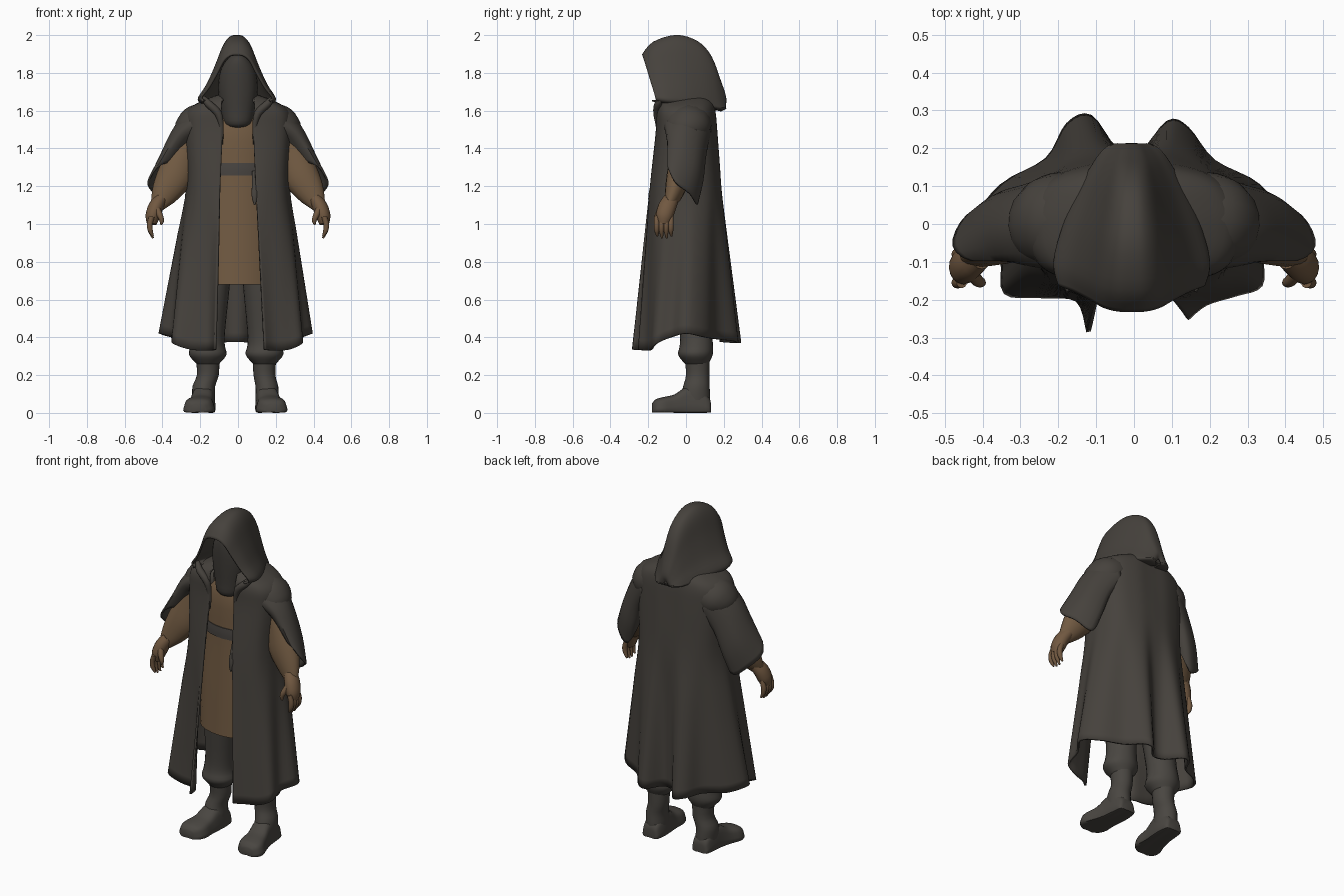
import bpy, bmesh, math
from mathutils import Vector

if "Cube" in bpy.data.objects:
    bpy.data.objects.remove(bpy.data.objects["Cube"])


def material(name, col):
    m = bpy.data.materials.new(name)
    m.diffuse_color = (*col, 1)
    m.use_nodes = True
    m.node_tree.nodes["Principled BSDF"].inputs["Base Color"].default_value = m.diffuse_color
    return m


CLOTH = material("dark cloak cloth", (0.061, 0.054, 0.046))
FACE = material("shadowed face", (0.051, 0.046, 0.040))
BROWN = material("brown tunic", (0.165, 0.102, 0.054))
SKIN = material("tan skin", (0.165, 0.098, 0.052))
SASH = material("grey sash", (0.064, 0.057, 0.051))
BOOT = material("boot grey", (0.067, 0.061, 0.053))


def spline(pts, n, closed=False):
    """Catmull-Rom points, n steps per span."""
    pts = [Vector(p) for p in pts]
    k = len(pts)
    get = (lambda i: pts[i % k]) if closed else (lambda i: pts[max(0, min(k - 1, i))])
    out = []
    for i in range(k if closed else k - 1):
        a, b, c, d = get(i - 1), get(i), get(i + 1), get(i + 2)
        for s in range(n):
            t = s / n
            out.append(0.5 * (2 * b + (c - a) * t + (2 * a - 5 * b + 4 * c - d) * t * t
                              + (3 * b - a - 3 * c + d) * t ** 3))
    if not closed:
        out.append(pts[-1])
    return out


def loft(name, rings, mat, around=3, along=3, closed=True, cap=True, thick=0.0):
    """Smooth skin through rings of control points."""
    rings = [spline(r, around, closed) for r in rings]
    cols = [spline(c, along) for c in zip(*rings)]
    bm = bmesh.new()
    grid = [[bm.verts.new(p) for p in c] for c in cols]
    m, n = len(grid), len(grid[0])
    for i in range(m if closed else m - 1):
        for j in range(n - 1):
            a, b = grid[i], grid[(i + 1) % m]
            bm.faces.new((a[j], b[j], b[j + 1], a[j + 1]))
    if closed and cap:
        bm.faces.new([c[0] for c in grid])
        bm.faces.new([c[-1] for c in grid])
    bmesh.ops.recalc_face_normals(bm, faces=bm.faces)
    me = bpy.data.meshes.new(name)
    bm.to_mesh(me)
    bm.free()
    ob = bpy.data.objects.new(name, me)
    bpy.context.collection.objects.link(ob)
    me.materials.append(mat)
    if thick:
        mod = ob.modifiers.new("thickness", 'SOLIDIFY')
        mod.thickness, mod.offset = thick, 0
    bpy.ops.object.select_all(action='DESELECT')
    ob.select_set(True)
    bpy.context.view_layer.objects.active = ob
    bpy.ops.object.shade_smooth_by_angle(angle=math.radians(50))
    return ob


def tube(name, path, mat, sx=1, along=3, flat=1.0, **kw):
    """Round tube along (x, y, z, radius) points."""
    ps = [Vector((p[0] * sx, p[1], p[2])) for p in path]
    rings = []
    for i, p in enumerate(ps):
        d = (ps[min(i + 1, len(ps) - 1)] - ps[max(i - 1, 0)]).normalized()
        u = d.cross(Vector((0, 1, 0))).normalized()
        v = d.cross(u)
        r = path[i][3]
        rings.append([p + u * r * math.cos(a) + v * r * flat * math.sin(a)
                      for a in (k * math.pi / 4 for k in range(8))])
    return loft(name, rings, mat, around=2, along=along, **kw)


def oval(cx, cy, z, rx, ry):
    return [(cx + rx * math.cos(k * math.pi / 4), cy + ry * math.sin(k * math.pi / 4), z)
            for k in range(8)]


# Cloak: smooth shoulder sections blending into a folded hem
UPPER = [(0.3, -1), (.55, -.95), (.82, -.78), (.95, -.5), (1, -.15), (.99, .2),
         (.88, .58), (.72, .8), (.52, .93), (.32, 1), (.1, 1)]
HEM_R = [(.14, -.25), (.19, -.21), (.27, -.185), (.335, -.16), (.34, -.08), (.39, 0),
         (.33, .10), (.21, .165), (.14, .252), (.09, .268), (.02, .19)]
HEM_L = [(-.12, -.285), (-.15, -.2), (-.25, -.19), (-.34, -.18), (-.35, -.09), (-.415, 0),
         (-.35, .10), (-.23, .17), (-.175, .262), (-.115, .283), (-.05, .2)]
HEM_Z = [.335, .33, .335, .365, .40, .42, .40, .39, .38, .37, .375]


def section(z, w, front, back, edge):
    right = [(x * w, -y * front if y < 0 else y * back, z) for x, y in UPPER]
    right[0] = (edge, right[0][1], z)
    return right + [(-x, y, zz) for x, y, zz in reversed(right)]


hem = [(x, y, z) for (x, y), z in zip(HEM_R, HEM_Z)]
hem += [(x, y, z) for (x, y), z in reversed(list(zip(HEM_L, HEM_Z)))]
waist = section(1.2, .268, -.185, .18, .094)
mids = [[Vector(a).lerp(Vector(b), t) for a, b in zip(waist, hem)] for t in (.33, .67)]
loft("cloak", [section(1.69, .07, -.09, .09, .055), section(1.645, .19, -.135, .135, .085),
               section(1.59, .268, -.15, .15, .085), section(1.48, .278, -.155, .16, .082),
               waist, *mids, hem],
     CLOTH, around=4, along=4, closed=False, thick=.012)

# Hood: arches running from the rim to the nape, tucked in under the back
ARCH = [(0, 1), (.2, .975), (.38, .85), (.57, .56), (.79, .25), (1, .03), (.95, -.04)]
HOOD = [(-.228, 1.895, -.16, 1.665, .188, .9), (-.17, 1.96, -.10, 1.658, .2, .85),
        (-.05, 1.995, 0, 1.655, .172, .6), (.06, 1.962, .09, 1.64, .132, .3),
        (.13, 1.885, .15, 1.627, .098, .2), (.178, 1.76, .187, 1.618, .072, .1),
        (.207, 1.67, .206, 1.615, .045, .05), (.2, 1.632, .2, 1.612, .02, .02)]
arches = []
for ya, za, yb, zb, w, tuck in HOOD:
    half = [(x * w, yb + (ya - yb) * f, zb + (za - zb) * f) for x, f in ARCH]
    half.append((w * tuck, yb - .02, zb - .012))
    arch = [(-x, y, z) for x, y, z in reversed(half[1:])] + half
    arches.append([(x - .006, y, z) for x, y, z in arch])
loft("hood", arches, CLOTH, around=4, along=4, closed=False, thick=.012)

# Shadowed face and neck
loft("face", [oval(0, -.06, 1.508, .045, .06), oval(0, -.07, 1.53, .075, .08),
              oval(0, -.07, 1.6, .09, .085), oval(0, -.07, 1.72, .105, .095),
              oval(0, -.08, 1.82, .09, .09), oval(0, -.09, 1.88, .05, .07),
              oval(0, -.09, 1.905, .01, .02)], FACE)

# Tunic with long skirt
loft("tunic", [oval(0, 0, 1.6, .12, .09), oval(0, 0, 1.5, .2, .13), oval(0, 0, 1.3, .2, .14),
               oval(0, 0, 1.2, .2, .145), oval(0, -.01, .95, .215, .15),
               oval(0, -.015, .68, .22, .16)], BROWN)

# Sash and hanging end
loft("sash", [oval(0, 0, 1.322, .203, .144), oval(0, 0, 1.29, .205, .147),
              oval(0, 0, 1.258, .204, .147)], SASH)
tube("sash_tail", [(.085, -.155, 1.28, .012), (.088, -.175, 1.22, .014),
                   (.088, -.19, 1.15, .016), (.088, -.195, 1.1, .004)], CLOTH, flat=.6)

for side, sx in (("left", -1), ("right", 1)):
    def flip(pts):
        return [(x * sx, y, z) for x, y, z in pts]

    # Collar edge rolling from the hood to the cloak opening
    tube(side + "_collar", [(.185, -.125, 1.67, .012), (.155, -.148, 1.635, .02),
                            (.105, -.153, 1.585, .02), (.088, -.147, 1.51, .012),
                            (.085, -.15, 1.42, .005)], CLOTH, sx)
    # Shoulder cap
    tube(side + "_shoulder", [(.10, .015, 1.56, .09), (.17, .015, 1.537, .108),
                              (.225, .005, 1.512, .11), (.27, -.005, 1.475, .085),
                              (.285, -.005, 1.45, .05)], CLOTH, sx, flat=1.12)
    # Wide open outer sleeve, draped behind the arm
    loft(side + "_outer_sleeve", [
        flip([(.24, 0, 1.615), (.2, -.12, 1.54), (.17, 0, 1.42), (.19, .12, 1.46), (.23, .105, 1.57)]),
        flip([(.335, -.02, 1.51), (.285, -.105, 1.49), (.22, 0, 1.40), (.26, .10, 1.36),
              (.315, .075, 1.46)]),
        flip([(.41, -.04, 1.36), (.335, -.095, 1.425), (.25, .01, 1.36), (.31, .085, 1.22),
              (.39, .055, 1.30)]),
        flip([(.475, -.06, 1.225), (.405, -.09, 1.315), (.27, .02, 1.32), (.345, .06, 1.11),
              (.44, .02, 1.16)])],
        CLOTH, around=4, along=4, cap=False, thick=.01)
    # Brown inner sleeve and forearm
    tube(side + "_inner_sleeve", [(.265, -.03, 1.43, .06), (.295, -.03, 1.36, .08),
                                  (.333, -.04, 1.255, .095), (.383, -.062, 1.17, .076),
                                  (.418, -.085, 1.11, .047), (.427, -.095, 1.09, .035)],
         BROWN, sx, flat=.66)
    # Hand
    tube(side + "_palm", [(.41, -.08, 1.13, .035), (.435, -.1, 1.09, .04),
                          (.452, -.115, 1.04, .038), (.457, -.12, 1.0, .026)], SKIN, sx, flat=1.2)
    for k in range(4):
        y = -.155 + k * .025
        low = .942 - .018 * math.sin((k + .5) * math.pi / 4)
        tube(f"{side}_finger_{k + 1}", [(.455, y, 1.04, .014), (.467, y, 1.0, .015),
                                        (.464, y, .965, .013), (.45, y + .003, low, .005)],
             SKIN, sx)
    tube(side + "_thumb", [(.43, -.13, 1.08, .018), (.413, -.15, 1.045, .016),
                           (.403, -.155, 1.015, .012), (.407, -.155, .995, .004)], SKIN, sx)

    # Trouser leg gathered over the boot
    lx = .15 * sx - .01
    loft(side + "_trouser", [oval(lx * .75, .02, .95, .1, .1), oval(lx * .85, .03, .7, .095, .095),
                             oval(lx * .95, .05, .45, .085, .085), oval(lx, .055, .36, .09, .088),
                             oval(lx, .05, .31, .1, .092), oval(lx, .055, .27, .07, .07),
                             oval(lx, .06, .25, .05, .055)], BOOT)
    # Boot shaft
    bx = .167 * sx - .014
    loft(side + "_boot_shaft", [oval(lx, .06, .28, .062, .066), oval(lx, .062, .2, .058, .062),
                                oval(bx, .055, .14, .06, .07), oval(bx, .05, .08, .06, .078),
                                oval(bx, .055, .03, .056, .07)], BOOT)
    # Boot foot, heel to toe, slightly turned out
    foot = []
    for y, dx, w, h in ((.132, 0, .035, .05), (.12, 0, .05, .085), (.06, 0, .058, .14),
                        (0, .005, .06, .138), (-.06, .015, .066, .098), (-.12, .025, .077, .084),
                        (-.16, .03, .066, .072), (-.18, .032, .038, .05)):
        x = bx + dx * sx
        foot.append([(x - w, y, .004), (x, y, .004), (x + w, y, .004), (x + w, y, h * .5),
                     (x + w * .75, y, h * .88), (x, y, h), (x - w * .75, y, h * .88),
                     (x - w, y, h * .5)])
    loft(side + "_boot_foot", foot, BOOT)
